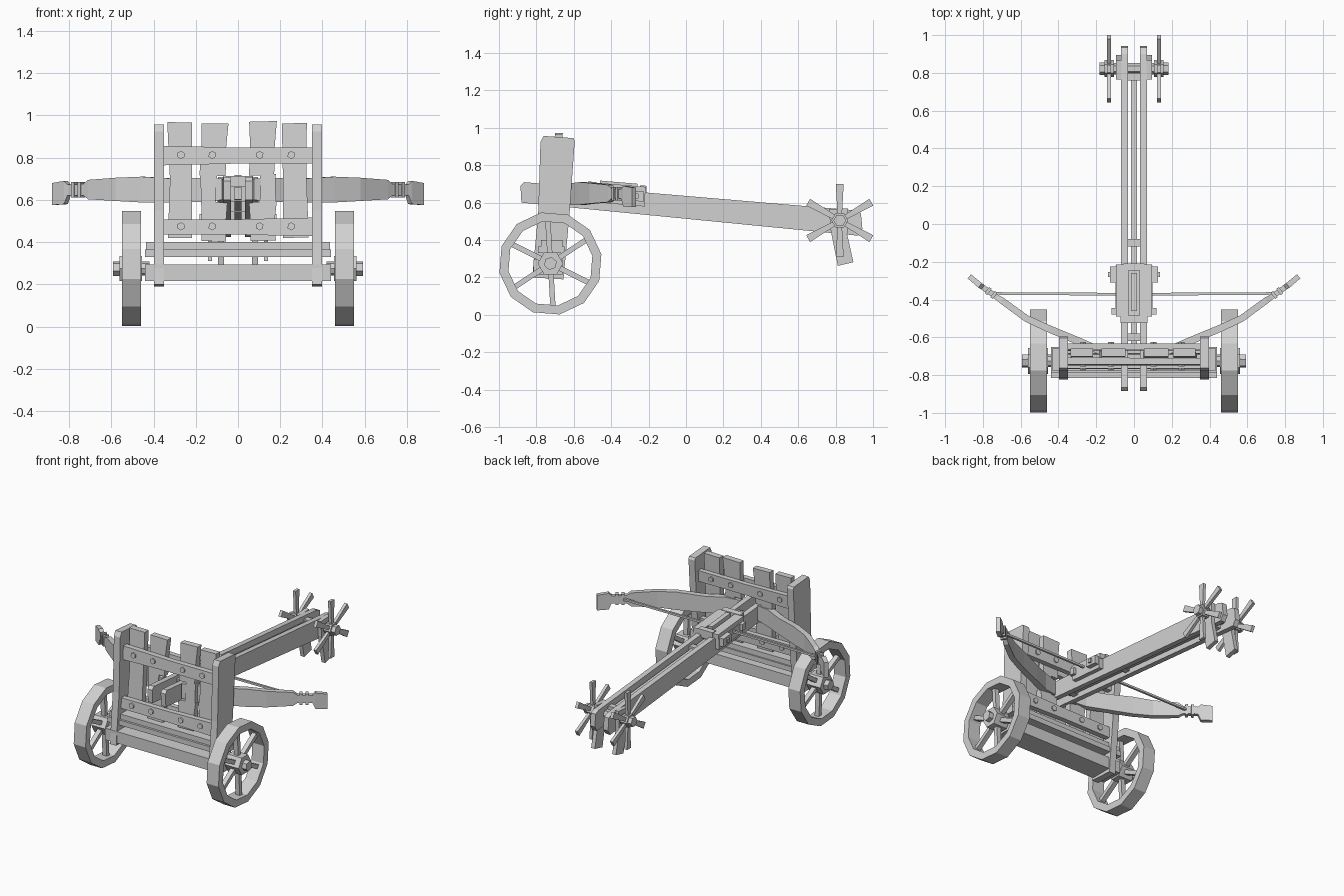
import bpy, bmesh, math, random
from mathutils import Vector, Matrix

if "Cube" in bpy.data.objects:
    bpy.data.objects.remove(bpy.data.objects["Cube"])

random.seed(4)
wood = bpy.data.materials.new("plain grey")
wood.diffuse_color = (0.64, 0.64, 0.64, 1)
wood.use_nodes = True
wood.node_tree.nodes["Principled BSDF"].inputs["Base Color"].default_value = wood.diffuse_color


def make(name, rings, closed=False):
    """Skin a run of matching rings of points; cap the ends unless closed."""
    bm = bmesh.new()
    vs = [[bm.verts.new(p) for p in r] for r in rings]
    n, k = len(rings[0]), len(rings)
    for i in range(k if closed else k - 1):
        a, b = vs[i], vs[(i + 1) % k]
        for j in range(n):
            bm.faces.new((a[j], a[(j + 1) % n], b[(j + 1) % n], b[j]))
    if not closed:
        bm.faces.new(vs[0])
        bm.faces.new(vs[-1])
    bmesh.ops.recalc_face_normals(bm, faces=bm.faces)
    me = bpy.data.meshes.new(name)
    bm.to_mesh(me)
    bm.free()
    me.materials.append(wood)
    ob = bpy.data.objects.new(name, me)
    bpy.context.collection.objects.link(ob)
    return ob


def side_prism(name, yz, x0, x1):
    return make(name, [[(x, y, z) for y, z in yz] for x in (x0, x1)])


def box(name, x0, x1, y0, y1, z0, z1):
    return side_prism(name, [(y0, z0), (y1, z0), (y1, z1), (y0, z1)], x0, x1)


def circle(r, n, cy, cz, turn=0.0):
    return [(cy + r * math.cos(turn + math.tau * i / n),
             cz + r * math.sin(turn + math.tau * i / n)) for i in range(n)]


def lean(z):
    return 0.06 * (z - 0.95)


def panel_prism(name, xz, y0, y1):
    """Outline facing forward that leans with the side posts."""
    return make(name, [[(x, y + lean(z), z) for x, z in xz] for y in (y0, y1)])


def spoke(name, x, cy, cz, angle, r0, r1, w0, w1, t):
    c, s = math.cos(angle), math.sin(angle)
    pts = [(r0, -w0), (r1, -w1), (r1, w1), (r0, w0)]
    side_prism(name, [(cy + r * c - w * s, cz + r * s + w * c) for r, w in pts], x - t, x + t)


# Wheels: twelve-sided rims, six spokes, hexagonal hubs
WY, WZ = -0.725, 0.275
for s in (-1, 1):
    rings = []
    for i in range(12):
        a = math.tau * i / 12 + 0.18
        c, d = math.cos(a), math.sin(a)
        rings.append([(s * x, WY + r * c, WZ + r * d)
                      for r, x in ((0.277, 0.46), (0.277, 0.55), (0.228, 0.55), (0.228, 0.46))])
    make("wheel_rim", rings, closed=True)
    for i in range(6):
        spoke("wheel_spoke", s * 0.505, WY, WZ, math.tau * i / 6 + 1.63, 0.04, 0.24, 0.014, 0.014, 0.016)
    side_prism("wheel_hub", circle(0.068, 6, WY, WZ), s * 0.455, s * 0.56)
    side_prism("hub_nut", circle(0.035, 6, WY, WZ, 0.3), s * 0.55, s * 0.592)
    side_prism("axle_end", circle(0.033, 8, WY, WZ), s * 0.42, s * 0.47)

# Carriage cross beams
box("axle_beam", -0.44, 0.44, -0.815, -0.66, 0.215, 0.295)
box("lower_cross_beam", -0.44, 0.44, -0.79, -0.65, 0.33, 0.365)
box("upper_cross_beam", -0.435, 0.435, -0.775, -0.66, 0.362, 0.40)

# Side posts with clipped top corners
post = [(-0.822, 0.20), (-0.655, 0.19), (-0.622, 0.55), (-0.595, 0.93),
        (-0.603, 0.945), (-0.762, 0.957), (-0.778, 0.925), (-0.79, 0.55)]
for s in (-1, 1):
    side_prism("side_post", post, s * 0.35, s * 0.398)


# Shield planks: (inner and outer edges, top)
def plank(x0, x1, z0, z1):
    j = [random.uniform(-0.008, 0.008) for _ in range(6)]
    zm = (z0 + z1) / 2
    panel_prism("shield_plank", [(x0 + j[0], z0), (x1 + j[1], z0 + j[2] / 2), (x1 - 0.005, zm),
                                 (x1 + j[3], z1 + j[2] / 2), (x0 + j[4], z1), (x0 + 0.006, zm)],
                -0.702, -0.66)


plank(-0.328, -0.212, 0.42, 0.968)
plank(0.207, 0.33, 0.42, 0.962)
for s, top in ((-1, 0.963), (1, 0.97)):
    a, b = sorted((s * 0.052, s * 0.178))
    plank(a, b, 0.715, top)
    plank(a, b, 0.405, 0.59)
    a, b = sorted((s * 0.10, s * 0.182))
    plank(a, b, 0.58, 0.725)

# Shield rails front and back, with hexagonal bolts
for z0, z1, d in ((0.768, 0.852, 0.004), (0.432, 0.512, -0.004)):
    for y0, y1, face in ((-0.738, -0.702, -0.746), (-0.66, -0.626, -0.618)):
        panel_prism("shield_rail", [(-0.35, z0 - d), (0, z0 + 0.004), (0.35, z0 + d),
                                    (0.35, z1 - d), (0, z1 - 0.004), (-0.35, z1 + d)], y0, y1)
        for x in (-0.27, -0.122, 0.103, 0.252):
            panel_prism("rail_bolt", circle(0.019, 6, x, (z0 + z1) / 2 + 0.003, 0.5),
                        face, (y0 + y1) / 2)


# Stock: a pair of long sloping rails with a recessed strip between
def top_z(y):
    return 0.636 - 0.085 * y


def bottom_z(y):
    return 0.514 - 0.098 * y


rail = [(-0.88, bottom_z(-0.88)), (0.92, bottom_z(0.92)), (0.943, 0.46), (0.935, 0.545),
        (0.90, top_z(0.90)), (-0.865, top_z(-0.865)), (-0.885, 0.69)]
for s in (-1, 1):
    side_prism("stock_rail", rail, s * 0.032, s * 0.068)
y0, y1 = -0.64, 0.80
side_prism("stock_strip", [(y0, bottom_z(y0) + 0.025), (y1, bottom_z(y1) + 0.025),
                           (y1, top_z(y1) - 0.03), (y0, top_z(y0) - 0.03)], -0.017, 0.017)
for y in (-0.60, -0.1, 0.78):
    box("stock_spacer", -0.034, 0.034, y - 0.02, y + 0.02, bottom_z(y) + 0.02, top_z(y) - 0.02)

# Bow: two limbs, each ending in a ringed neck and a flared tip
limb = [(0.07, -0.70, 0.60, 0.70, 0.02), (0.17, -0.675, 0.59, 0.705, 0.02),
        (0.29, -0.622, 0.588, 0.70, 0.02), (0.45, -0.555, 0.588, 0.71, 0.019),
        (0.57, -0.50, 0.595, 0.705, 0.018), (0.70, -0.405, 0.603, 0.695, 0.017),
        (0.725, -0.388, 0.622, 0.675, 0.014), (0.80, -0.335, 0.622, 0.673, 0.014),
        (0.815, -0.325, 0.58, 0.69, 0.015), (0.872, -0.277, 0.576, 0.68, 0.014)]


def bow_rings(points, s):
    rings = []
    for i, (x, y, z0, z1, t) in enumerate(points):
        p, q = points[max(i - 1, 0)], points[min(i + 1, len(points) - 1)]
        n = Vector((-(q[1] - p[1]), q[0] - p[0])).normalized() * t
        rings.append([(s * (x - n.x), y - n.y, z0), (s * (x + n.x), y + n.y, z0),
                      (s * (x + n.x), y + n.y, z1), (s * (x - n.x), y - n.y, z1)])
    return rings


for s in (-1, 1):
    make("bow_limb", bow_rings(limb, s))
    for x in (0.742, 0.772):
        y = -0.388 + (x - 0.725) * 0.706
        make("neck_ring", bow_rings([(x - 0.007, y - 0.005, 0.612, 0.685, 0.02),
                                     (x + 0.007, y + 0.005, 0.612, 0.685, 0.02)], s))
    # Bowstring
    make("bowstring", [[(s * x, y + dy, 0.65 + dz) for dy, dz in
                        ((-0.007, -0.007), (0.007, -0.007), (0.007, 0.007), (-0.007, 0.007))]
                       for x, y in ((0.0, -0.372), (0.76, -0.368))])


# Slider box riding on the stock
def slider_part(name, x0, x1, y0, y1, low, high):
    side_prism(name, [(y0, top_z(y0) + low), (y1, top_z(y1) + low),
                      (y1, top_z(y1) + high), (y0, top_z(y0) + high)], x0, x1)


for s in (-1, 1):
    slider_part("slider_side", s * 0.03, s * 0.095, -0.49, -0.215, -0.005, 0.03)
    slider_part("slider_cheek", s * 0.069, s * 0.098, -0.48, -0.22, -0.075, 0.0)
    slider_part("slider_bracket", s * 0.09, s * 0.128, -0.31, -0.225, -0.05, 0.005)
    slider_part("slider_peg", s * 0.09, s * 0.118, -0.48, -0.445, -0.045, 0.0)
    slider_part("bracket_bolt", s * 0.125, s * 0.138, -0.28, -0.255, -0.035, -0.01)
slider_part("slider_front_plate", -0.072, 0.072, -0.525, -0.485, -0.02, 0.033)
slider_part("slider_rear_plate", -0.055, 0.055, -0.245, -0.21, -0.02, 0.036)
slider_part("slider_bed", -0.035, 0.035, -0.49, -0.22, -0.03, 0.004)
slider_part("trigger_bar", -0.016, 0.016, -0.46, -0.26, 0.0, 0.043)

# Rear windlass: axle, hubs and six-armed hand spokes
HY, HZ = 0.822, 0.505
side_prism("windlass_axle", circle(0.03, 6, HY, HZ), -0.16, 0.16)
for s in (-1, 1):
    side_prism("windlass_hub", circle(0.045, 6, HY, HZ), s * 0.105, s * 0.155)
    side_prism("windlass_cap", circle(0.034, 6, HY, HZ), s * 0.15, s * 0.182)
    for i in range(6):
        a = math.pi / 2 + math.tau * i / 6
        spoke("hand_spoke", s * 0.133, HY, HZ, a, 0.03, 0.195, 0.012, 0.021, 0.01)
    # Rear hanging legs
    side_prism("rear_leg", [(0.812, 0.262), (0.895, 0.282), (0.862, 0.43), (0.865, 0.57),
                            (0.765, 0.565), (0.772, 0.46)], s * 0.066, s * 0.094)
